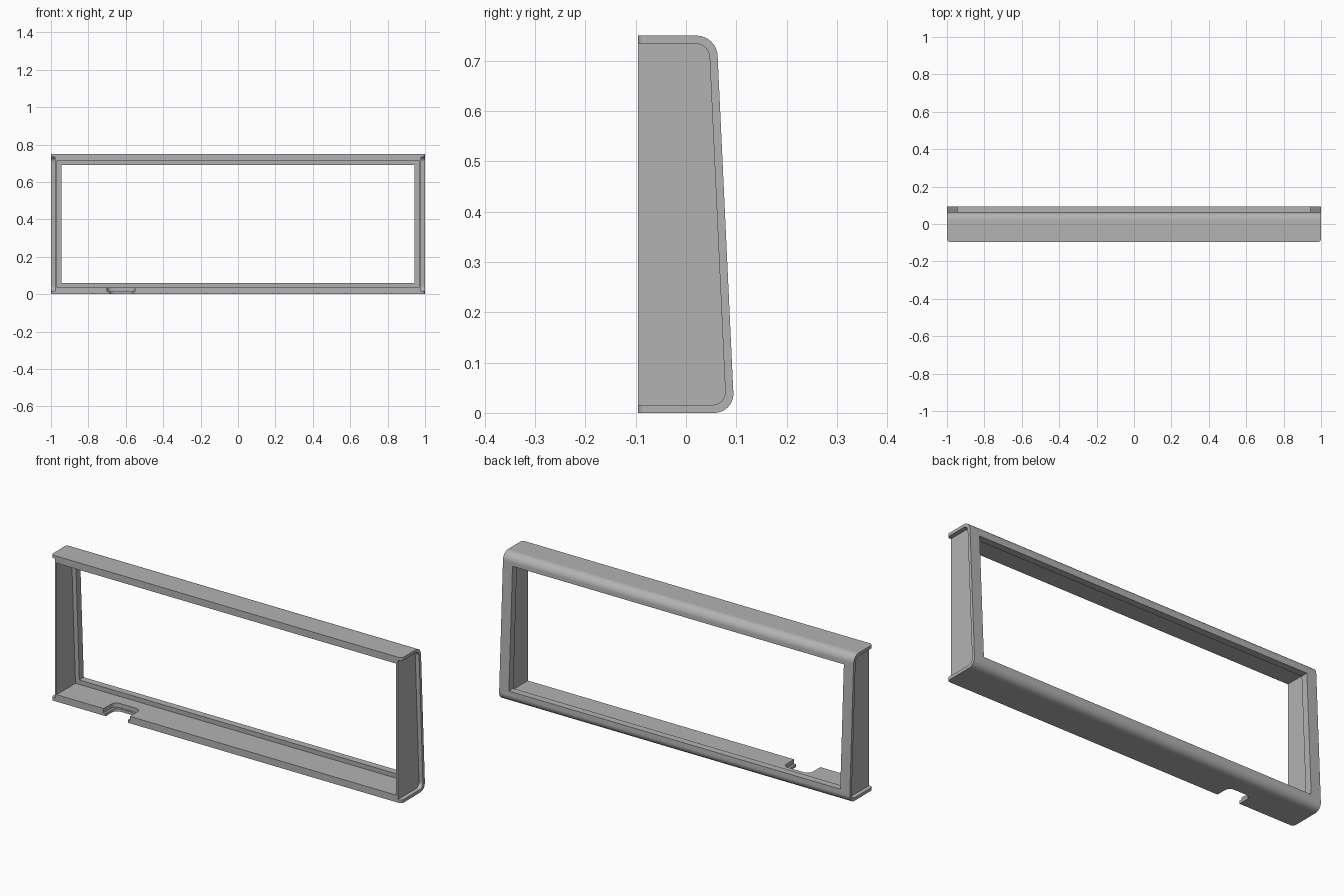
import bpy, bmesh, math
from mathutils import Vector

if "Cube" in bpy.data.objects:
    bpy.data.objects.remove(bpy.data.objects["Cube"], do_unlink=True)

FRONT, HEIGHT = -0.095, 0.75
BACK_LOW, BACK_HIGH = 0.096, 0.061

grey = bpy.data.materials.new("mid_grey")
grey.use_nodes = True
grey.diffuse_color = (0.45, 0.45, 0.45, 1)
grey.node_tree.nodes["Principled BSDF"].inputs["Base Color"].default_value = (0.45, 0.45, 0.45, 1)


def prism(name, outline, axis, start, end, round_edge=None, radius=0.0):
    """Extrude a 2D outline along an axis, rounding the long edges picked by a rule."""
    bm = bmesh.new()
    place = {"x": lambda a, b, t: (t, a, b), "z": lambda a, b, t: (a, b, t)}[axis]
    face = bm.faces.new([bm.verts.new(place(a, b, start)) for a, b in outline])
    grown = bmesh.ops.extrude_face_region(bm, geom=[face])
    shift = Vector(place(0, 0, end - start))
    bmesh.ops.translate(bm, vec=shift, verts=[g for g in grown["geom"] if isinstance(g, bmesh.types.BMVert)])
    if round_edge:
        k = "xyz".index(axis)
        edges = [e for e in bm.edges
                 if abs(e.verts[0].co[k] - e.verts[1].co[k]) > 1e-4
                 and round_edge((e.verts[0].co + e.verts[1].co) / 2)]
        bmesh.ops.bevel(bm, geom=edges, offset=radius, segments=10, profile=0.5, affect="EDGES")
    bmesh.ops.recalc_face_normals(bm, faces=bm.faces)
    mesh = bpy.data.meshes.new(name)
    bm.to_mesh(mesh)
    bm.free()
    obj = bpy.data.objects.new(name, mesh)
    bpy.context.collection.objects.link(obj)
    return obj


def side_outline(inset, front):
    """Side profile with a leaning back, moved inwards by an inset."""
    low, high = inset, HEIGHT - inset
    lean = (BACK_HIGH - BACK_LOW) / HEIGHT
    return [(front, low), (BACK_LOW + lean * low - inset, low),
            (BACK_LOW + lean * high - inset, high), (front, high)]


def rectangle(x0, x1, y0, y1):
    return [(x0, y0), (x1, y0), (x1, y1), (x0, y1)]


def at_back(p):
    return p.y > 0


# Outer shell with rounded back edges
frame = prism("bezel_frame", side_outline(0, FRONT), "x", -1, 1, at_back, 0.04)
frame.data.materials.append(grey)

# Rounded front corners of the rim
bm = bmesh.new()
bm.from_mesh(frame.data)
corners = [e for e in bm.edges if all(v.co.y < FRONT + 0.001 for v in e.verts)
           and abs(e.verts[0].co.z - e.verts[1].co.z) > 0.1]
bmesh.ops.bevel(bm, geom=corners, offset=0.015, segments=6, profile=0.5, affect="EDGES")
bm.to_mesh(frame.data)
bm.free()

# Cavity, window, end pockets and the stepped notch in the floor
cutters = [
    prism("cavity_cutter", side_outline(0.036, -0.3), "x", -0.968, 0.968),
    prism("window_cutter", rectangle(-0.945, 0.945, -0.3, 0.3), "z", 0.06, 0.692),
    prism("notch_cutter", rectangle(-0.688, -0.562, -0.3, -0.015), "z", -0.1, 0.1,
          lambda p: p.y > -0.1, 0.03),
    prism("notch_step_cutter", rectangle(-0.7, -0.55, -0.3, -0.005), "z", 0.014, 0.1,
          lambda p: p.y > -0.1, 0.03),
]
for side in (-1, 1):
    cutters.append(prism("pocket_cutter", side_outline(0.016, -0.3), "x",
                         side * 0.978, side * 1.1, at_back, 0.027))

bpy.context.view_layer.objects.active = frame
frame.select_set(True)
for cutter in cutters:
    cutter.hide_render = True
    cut = frame.modifiers.new(cutter.name, "BOOLEAN")
    cut.operation = "DIFFERENCE"
    cut.solver = "EXACT"
    cut.object = cutter
    bpy.ops.object.modifier_apply(modifier=cut.name)
    bpy.data.objects.remove(cutter, do_unlink=True)

# Smooth fillets, crisp edges
bpy.ops.object.shade_smooth_by_angle(angle=math.radians(30))
weighted = frame.modifiers.new("clean_shading", "WEIGHTED_NORMAL")
weighted.keep_sharp = True
